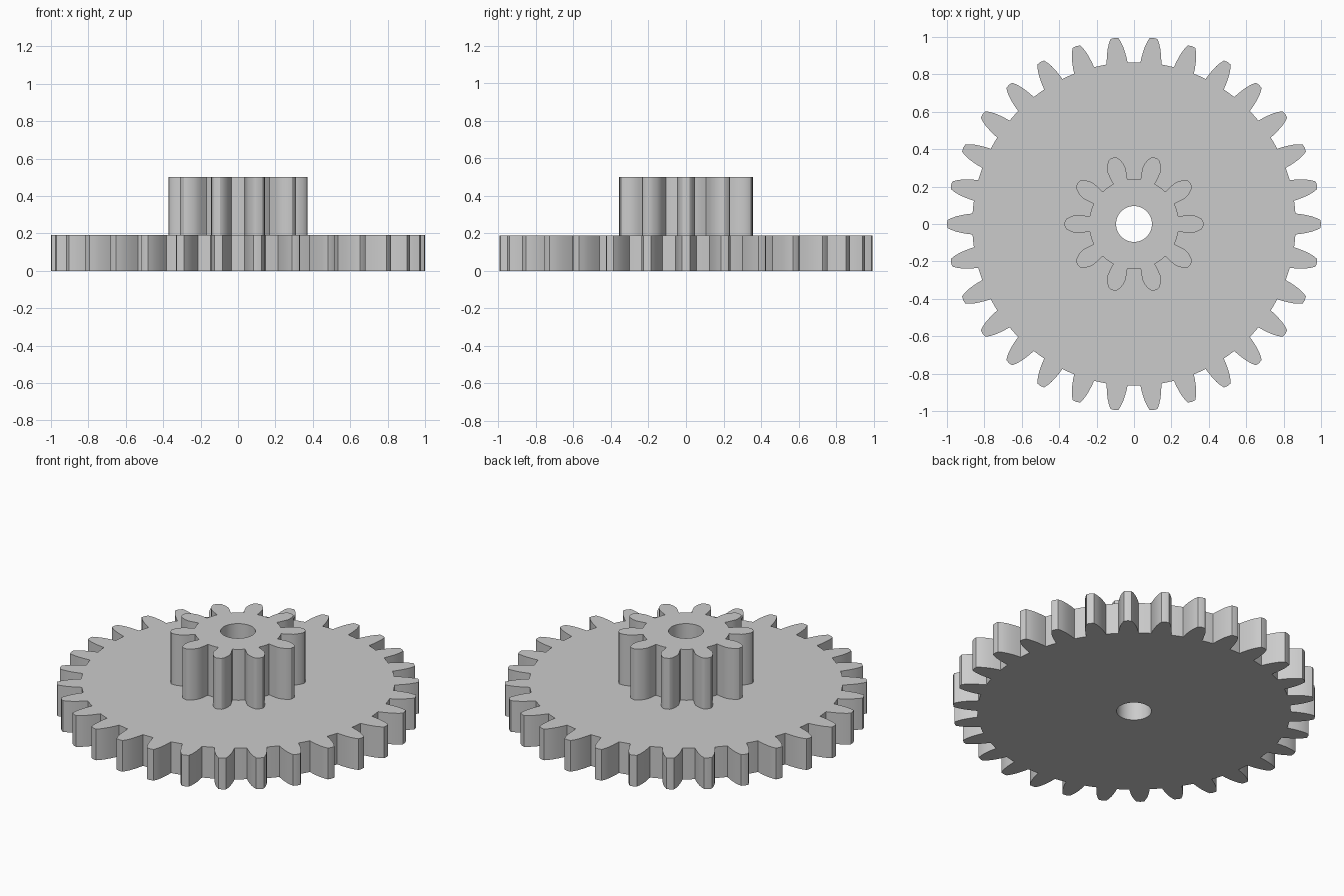
import bpy
import bmesh
from math import atan2, cos, hypot, radians, sin, tau

cube = bpy.data.objects.get("Cube")
if cube:
    bpy.data.objects.remove(cube)

HOLE = 0.096

grey = bpy.data.materials.new("plain grey")
grey.use_nodes = True
grey.diffuse_color = (0.6, 0.6, 0.6, 1)
grey.node_tree.nodes["Principled BSDF"].inputs["Base Color"].default_value = grey.diffuse_color


def gear_outline(teeth, flank):
    """Polar outline; flank lists (distance out, half width) from root to tip."""
    polar = [(hypot(d, w), atan2(w, d)) for d, w in flank]
    root, start = polar[0]
    tooth = [(r, -a) for r, a in polar] + [(flank[-1][0] + 0.003, 0)]
    tooth += [(r, a) for r, a in reversed(polar)]
    # root arc between neighbouring teeth
    gap = tau / teeth - 2 * start
    tooth += [(root, start + gap * k / 4) for k in (1, 2, 3)]
    return [(r, a + tau * i / teeth) for i in range(teeth) for r, a in tooth]


def make_gear(name, teeth, flank, bottom, top, bottom_cap):
    bm = bmesh.new()
    outline = gear_outline(teeth, flank)

    def ring(points, z):
        return [bm.verts.new((r * cos(a), r * sin(a), z)) for r, a in points]

    def bridge(lower, upper):
        n = len(lower)
        for i in range(n):
            j = (i + 1) % n
            bm.faces.new((lower[i], lower[j], upper[j], upper[i]))

    bore = [(HOLE, a) for r, a in outline]
    outer_low, outer_high = ring(outline, bottom), ring(outline, top)
    inner_low, inner_high = ring(bore, bottom), ring(bore, top)
    bridge(outer_low, outer_high)
    bridge(outer_high, inner_high)
    bridge(inner_high, inner_low)
    if bottom_cap:
        bridge(inner_low, outer_low)

    mesh = bpy.data.meshes.new(name)
    bm.to_mesh(mesh)
    bm.free()
    mesh.materials.append(grey)
    obj = bpy.data.objects.new(name, mesh)
    bpy.context.collection.objects.link(obj)
    bpy.ops.object.select_all(action="DESELECT")
    obj.select_set(True)
    bpy.context.view_layer.objects.active = obj
    bpy.ops.object.shade_smooth_by_angle(angle=radians(20))


# Wide lower gear
make_gear("large_gear", 30,
          [(0.863, 0.056), (0.89, 0.053), (0.92, 0.048), (0.95, 0.041),
           (0.975, 0.032), (0.997, 0.021)],
          0, 0.19, True)

# Narrow upper pinion, sitting on the gear
make_gear("small_pinion", 10,
          [(0.237, 0.04), (0.255, 0.042), (0.28, 0.047), (0.305, 0.049),
           (0.325, 0.045), (0.345, 0.037), (0.36, 0.028), (0.369, 0.018)],
          0.19, 0.5, False)
